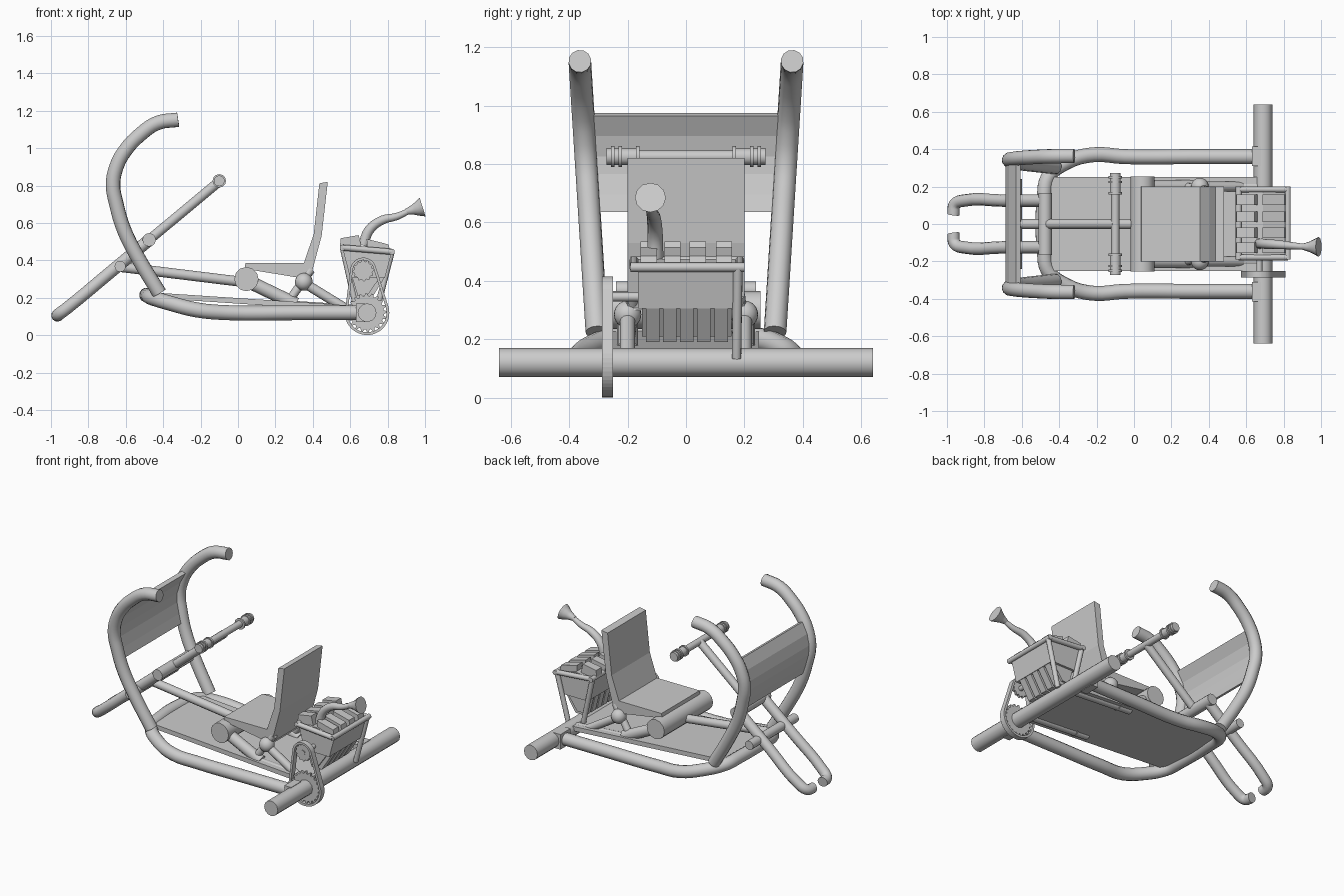
import bpy, bmesh
from math import sin, cos, pi, radians
from mathutils import Vector

if "Cube" in bpy.data.objects:
    bpy.data.objects.remove(bpy.data.objects["Cube"], do_unlink=True)


def smooth(obj, angle=40):
    bpy.ops.object.select_all(action='DESELECT')
    obj.select_set(True)
    bpy.context.view_layer.objects.active = obj
    bpy.ops.object.shade_smooth_by_angle(angle=radians(angle))
    return obj


def tube(name, points, r, radii=None, steps=4):
    """Round tube through points, optionally with a radius factor per point."""
    cu = bpy.data.curves.new(name, 'CURVE')
    cu.dimensions = '3D'
    cu.bevel_depth = r
    cu.bevel_resolution = 4
    cu.use_fill_caps = True
    cu.resolution_u = steps
    sp = cu.splines.new('BEZIER' if len(points) > 2 else 'POLY')
    knots = sp.bezier_points if len(points) > 2 else sp.points
    knots.add(len(points) - 1)
    for i, (k, p) in enumerate(zip(knots, points)):
        if len(points) > 2:
            k.co = p
            k.handle_left_type = k.handle_right_type = 'AUTO'
        else:
            k.co = (*p, 1)
        k.radius = radii[i] if radii else 1
    obj = bpy.data.objects.new(name, cu)
    bpy.context.collection.objects.link(obj)
    bpy.ops.object.select_all(action='DESELECT')
    obj.select_set(True)
    bpy.context.view_layer.objects.active = obj
    bpy.ops.object.convert(target='MESH')
    return smooth(bpy.context.object)


def rod(name, x, z, y0, y1, r):
    return tube(name, [(x, y0, z), (x, y1, z)], r)


def prism(name, outline, y0, y1, hole=None):
    """Extrude a side outline (x, z) across y; hole has as many points."""
    bm = bmesh.new()
    n = len(outline)

    def loop(pts, y):
        return [bm.verts.new((x, y, z)) for x, z in pts]

    a, b = loop(outline, y0), loop(outline, y1)
    pairs = [(a, b)]
    if hole:
        c, d = loop(hole, y0), loop(hole, y1)
        pairs += [(b, d), (d, c), (c, a)]
    else:
        bm.faces.new(a)
        bm.faces.new(b)
    for p, q in pairs:
        for i in range(n):
            j = (i + 1) % n
            bm.faces.new((p[i], p[j], q[j], q[i]))
    bmesh.ops.recalc_face_normals(bm, faces=bm.faces)
    me = bpy.data.meshes.new(name)
    bm.to_mesh(me)
    bm.free()
    obj = bpy.data.objects.new(name, me)
    bpy.context.collection.objects.link(obj)
    return obj


SIDES = (("right", -1), ("left", 1))

# Rear axle
rod("rear_axle", 0.69, 0.12, -0.64, 0.64, 0.05)

# Main frame: one bent tube round the front
half = [(0.65, 0.36, 0.12), (0.3, 0.36, 0.12), (-0.05, 0.36, 0.12),
        (-0.22, 0.37, 0.135), (-0.36, 0.33, 0.17), (-0.46, 0.25, 0.2), (-0.48, 0.15, 0.21)]
tube("main_frame", half + [(x, -y, z) for x, y, z in reversed(half)], 0.04)

# Roll bars
arc = [(-0.42, 0.225), (-0.535, 0.415), (-0.61, 0.565), (-0.65, 0.7), (-0.668, 0.805),
       (-0.65, 0.9), (-0.605, 0.985), (-0.52, 1.075), (-0.43, 1.135), (-0.32, 1.152)]
for side, s in SIDES:
    tube(side + "_roll_bar", [(x, s * (0.291 + 0.063 * z), z) for x, z in arc], 0.039)
    prism(side + "_axle_mount", [(0.63, 0.07), (0.68, 0.07), (0.68, 0.17), (0.63, 0.17)],
          s * 0.31, s * 0.415)

# Wind panel bent along the roll bars
bend = [(-0.638, 0.64), (-0.655, 0.7), (-0.672, 0.77), (-0.674, 0.83), (-0.656, 0.9), (-0.62, 0.97)]
prism("wind_panel", [(x - 0.012, z + 0.005) for x, z in bend]
      + [(x + 0.014, z - 0.005) for x, z in reversed(bend)], -0.315, 0.315)

# Floor and the rails under it
prism("floor_panel", [(-0.47, 0.2), (0.66, 0.125), (0.66, 0.155), (-0.45, 0.228)], -0.25, 0.25)
for side, s in SIDES:
    tube(side + "_floor_rail", [(0.2, s * 0.2, 0.165), (0.66, s * 0.2, 0.135)], 0.025)

# Boom, seat support and struts
tube("center_boom", [(-0.63, 0, 0.365), (0.04, 0, 0.283)], 0.027)
rod("seat_cross_tube", 0.045, 0.3, -0.255, 0.255, 0.065)
for side, s in SIDES:
    y = s * 0.2
    bpy.ops.mesh.primitive_uv_sphere_add(segments=20, ring_count=12, radius=0.047,
                                         location=(0.352, y, 0.285))
    bpy.context.object.name = side + "_strut_joint"
    smooth(bpy.context.object)
    tube(side + "_front_strut", [(0.05, y, 0.29), (0.31, y, 0.165)], 0.036)
    tube(side + "_seat_strut", [(0.27, y, 0.18), (0.39, y * 0.9, 0.35)], 0.023)
    tube(side + "_rear_strut", [(0.352, y, 0.28), (0.58, y, 0.14)], 0.026)

# Seat
prism("seat_cushion", [(0.035, 0.355), (0.04, 0.385), (0.355, 0.385), (0.39, 0.3), (0.34, 0.305)],
      -0.2, 0.2)
prism("seat_back", [(0.35, 0.38), (0.405, 0.54), (0.435, 0.812), (0.48, 0.82),
                    (0.447, 0.53), (0.385, 0.3)], -0.2, 0.2)

# Fork, column and handlebar
for side, s in SIDES:
    tube(side + "_fork_leg", [(x, s * y, z) for x, y, z in
         [(-0.48, 0.125, 0.505), (-0.7, 0.125, 0.322), (-0.91, 0.125, 0.148),
          (-0.958, 0.105, 0.112), (-0.966, 0.05, 0.105)]], 0.033)
rod("fork_lower_bar", -0.63, 0.368, -0.24, 0.24, 0.03)
rod("fork_upper_bar", -0.475, 0.51, -0.165, 0.165, 0.036)
tube("steering_column", [(-0.475, 0, 0.51), (-0.1, 0, 0.822)], 0.026)
rod("handlebar", -0.1, 0.825, -0.26, 0.26, 0.022)
for side, s in SIDES:
    rod(side + "_grip", -0.1, 0.825, s * 0.17, s * 0.272, 0.029)
    for i, y in enumerate((0.165, 0.225, 0.25)):
        rod(f"{side}_grip_ring_{i}", -0.1, 0.825, s * (y - 0.006), s * (y + 0.006), 0.036)

# Engine block with a row of cylinders below
prism("engine_block", [(0.56, 0.46), (0.69, 0.475), (0.82, 0.435), (0.785, 0.305),
                       (0.6, 0.305)], -0.165, 0.17)
prism("engine_sump", [(0.61, 0.31), (0.76, 0.31), (0.69, 0.21), (0.64, 0.21)], -0.15, 0.155)
for i in range(5):
    y = -0.114 + i * 0.0585
    prism(f"engine_cylinder_{i}", [(0.605, 0.31), (0.785, 0.31), (0.71, 0.19), (0.635, 0.19)],
          y - 0.023, y + 0.023)

# Two tilted rows of valve covers
rows = {"front": [(0.545, 0.46), (0.66, 0.475), (0.645, 0.535), (0.548, 0.518)],
        "rear": [(0.69, 0.47), (0.815, 0.44), (0.805, 0.485), (0.688, 0.515)]}
for row, outline in rows.items():
    for i, y in enumerate((-0.127, -0.046, 0.04, 0.13)):
        prism(f"{row}_valve_cover_{i}", outline, y - 0.028, y + 0.028)

# Cradle ring and legs
a, b = (0.56, 0.468), (0.822, 0.446)
for side, y in (("right", -0.178), ("left", 0.185)):
    tube(side + "_cradle_bar", [(a[0], y, a[1]), (b[0], y, b[1])], 0.016)
for end, (x, z), foot in (("front", a, 0.635), ("rear", b, 0.742)):
    rod(end + "_cradle_bar", x, z, -0.19, 0.2, 0.016)
    tube(end + "_cradle_leg", [(x, 0.178, z), (foot, 0.173, 0.135)], 0.016)

# Horn-shaped intake
tube("intake_pipe", [(0.67, -0.105, 0.48), (0.7, -0.106, 0.56), (0.77, -0.11, 0.615),
                     (0.85, -0.117, 0.635), (0.91, -0.122, 0.662)], 0.024,
     radii=[1.15, 1.1, 1, 0.8, 0.65])
tube("intake_horn", [(0.9, -0.121, 0.66), (0.935, -0.122, 0.67), (0.965, -0.122, 0.678),
                     (0.987, -0.122, 0.685)], 0.053, radii=[0.3, 0.5, 0.78, 1])

# Drive chain wrapped round two sprockets
low, high = Vector((0.69, 0.12)), Vector((0.67, 0.345))


def wrap(r_low, r_high, n=48):
    pts = []
    for i in range(n):
        d = Vector((cos(2 * pi * i / n), sin(2 * pi * i / n)))
        pts.append(tuple(max((low + r_low * d, high + r_high * d), key=lambda p: p.dot(d))))
    return pts


def sprocket(name, center, r, teeth):
    pts = []
    for i in range(teeth * 4):
        t = 2 * pi * i / (teeth * 4)
        rad = r if i % 4 < 2 else r * 0.86
        pts.append((center.x + rad * cos(t), center.y + rad * sin(t)))
    return prism(name, pts, -0.276, -0.26)


prism("drive_chain", wrap(0.119, 0.07), -0.287, -0.25, wrap(0.104, 0.056))
sprocket("axle_sprocket", low, 0.105, 20)
sprocket("engine_sprocket", high, 0.057, 12)
rod("engine_shaft", high.x, high.y, -0.28, -0.15, 0.016)
